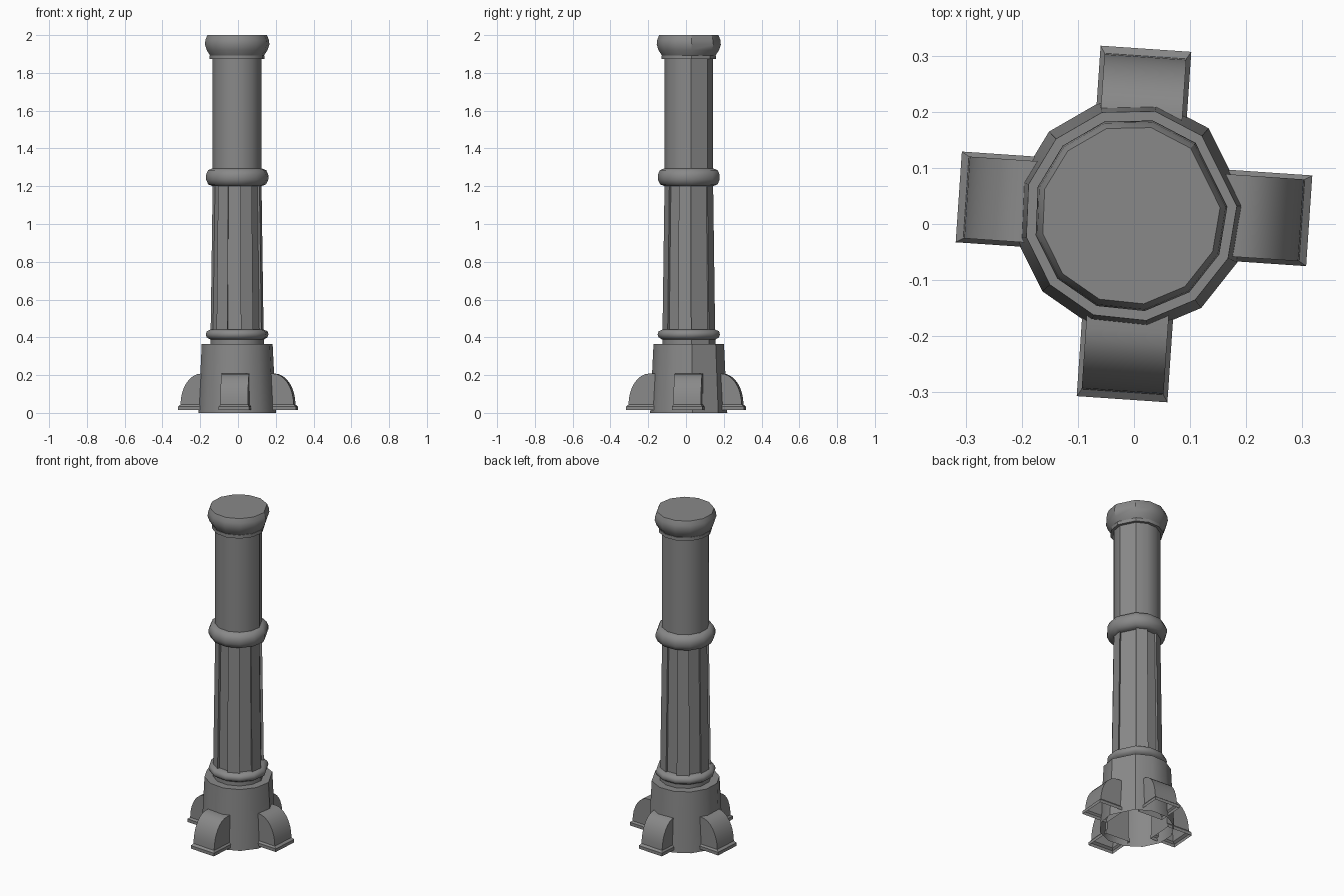
import bpy, bmesh, math
from mathutils import Matrix, Vector

if "Cube" in bpy.data.objects:
    bpy.data.objects.remove(bpy.data.objects["Cube"], do_unlink=True)

stone = bpy.data.materials.new("grey stone")
stone.use_nodes = True
GREY = (0.25, 0.25, 0.25, 1)
stone.diffuse_color = GREY
stone.node_tree.nodes["Principled BSDF"].inputs["Base Color"].default_value = GREY

CENTRE = Vector((-0.006, 0.016, 0))
# twelve corners, with one wider side
ANGLES = [math.radians(48 + 28.8 * k) for k in range(12)]


def loft(name, loops, cap_low=True, cap_high=True, angle=32):
    """Skin a stack of point loops into one object."""
    bm = bmesh.new()
    rows = [[bm.verts.new(p) for p in loop] for loop in loops]
    n = len(rows[0])
    for a, b in zip(rows, rows[1:]):
        for i in range(n):
            j = (i + 1) % n
            bm.faces.new((a[i], a[j], b[j], b[i]))
    if cap_low:
        bm.faces.new(rows[0][::-1])
    if cap_high:
        bm.faces.new(rows[-1])
    bmesh.ops.recalc_face_normals(bm, faces=bm.faces)
    mesh = bpy.data.meshes.new(name)
    bm.to_mesh(mesh)
    bm.free()
    mesh.materials.append(stone)
    obj = bpy.data.objects.new(name, mesh)
    bpy.context.collection.objects.link(obj)
    bpy.ops.object.select_all(action="DESELECT")
    obj.select_set(True)
    bpy.context.view_layer.objects.active = obj
    bpy.ops.object.shade_smooth_by_angle(angle=math.radians(angle))
    return obj


def corner(k, r, z):
    a = ANGLES[k % 12]
    return CENTRE + Vector((r * math.cos(a), r * math.sin(a), z))


def ring(r, z):
    return [corner(k, r, z) for k in range(12)]


def turned(name, profile, **kw):
    return loft(name, [ring(r, z) for r, z in profile], **kw)


def fluted(r, z, depth=0.014):
    """Outline in which every other side is recessed."""
    pts = []
    for k in range(0, 12, 2):
        a, b, c = (corner(k + s, r, z) for s in range(3))
        mid = (b + c) / 2 - CENTRE
        inward = -Vector((mid.x, mid.y, 0)).normalized() * depth
        pts += [a, b, b + inward, c + inward]
    return pts


# column, bottom to top
turned("base", [(0.208, 0), (0.19, 0.365), (0.14, 0.365)], cap_low=False)
turned("base_neck", [(0.143, 0.36), (0.143, 0.395)])
turned("lower_ring", [(0.143, 0.388), (0.163, 0.4), (0.168, 0.415), (0.163, 0.432), (0.14, 0.442)], angle=50)
loft("fluted_shaft", [fluted(0.142, 0.43), fluted(0.131, 1.21)], angle=20)
turned("middle_ring", [(0.13, 1.2), (0.155, 1.21), (0.167, 1.235), (0.167, 1.26), (0.156, 1.285), (0.13, 1.295)], angle=50)
turned("upper_shaft", [(0.131, 1.285), (0.131, 1.88)])
turned("collar", [(0.148, 1.873), (0.148, 1.893)])
turned("capital", [(0.145, 1.893), (0.163, 1.92), (0.173, 1.95), (0.17, 1.975), (0.16, 2.0)])

# four curved buttresses with flanged feet, open underneath
for i, side in enumerate(("left", "back", "right", "front")):
    def rect(r_out, half, z):
        return [Vector(p) for p in ((r_out, -half, z), (r_out, half, z), (0.15, half, z), (0.15, -half, z))]
    loops = [rect(0.313, 0.081, 0.015), rect(0.313, 0.081, 0.034), rect(0.3, 0.073, 0.044)]
    for s in range(1, 9):
        t = s / 8 * math.pi / 2
        loops.append(rect(0.19 + 0.11 * math.cos(t), 0.073, 0.044 + 0.164 * math.sin(t)))
    leg = loft(side + "_buttress", loops, cap_low=False)
    pivot = Vector((0, 0.027 if i % 2 == 0 else 0, 0))
    leg.data.transform(Matrix.Translation(pivot) @ Matrix.Rotation(math.radians(90 * i - 3.9), 4, "Z"))
